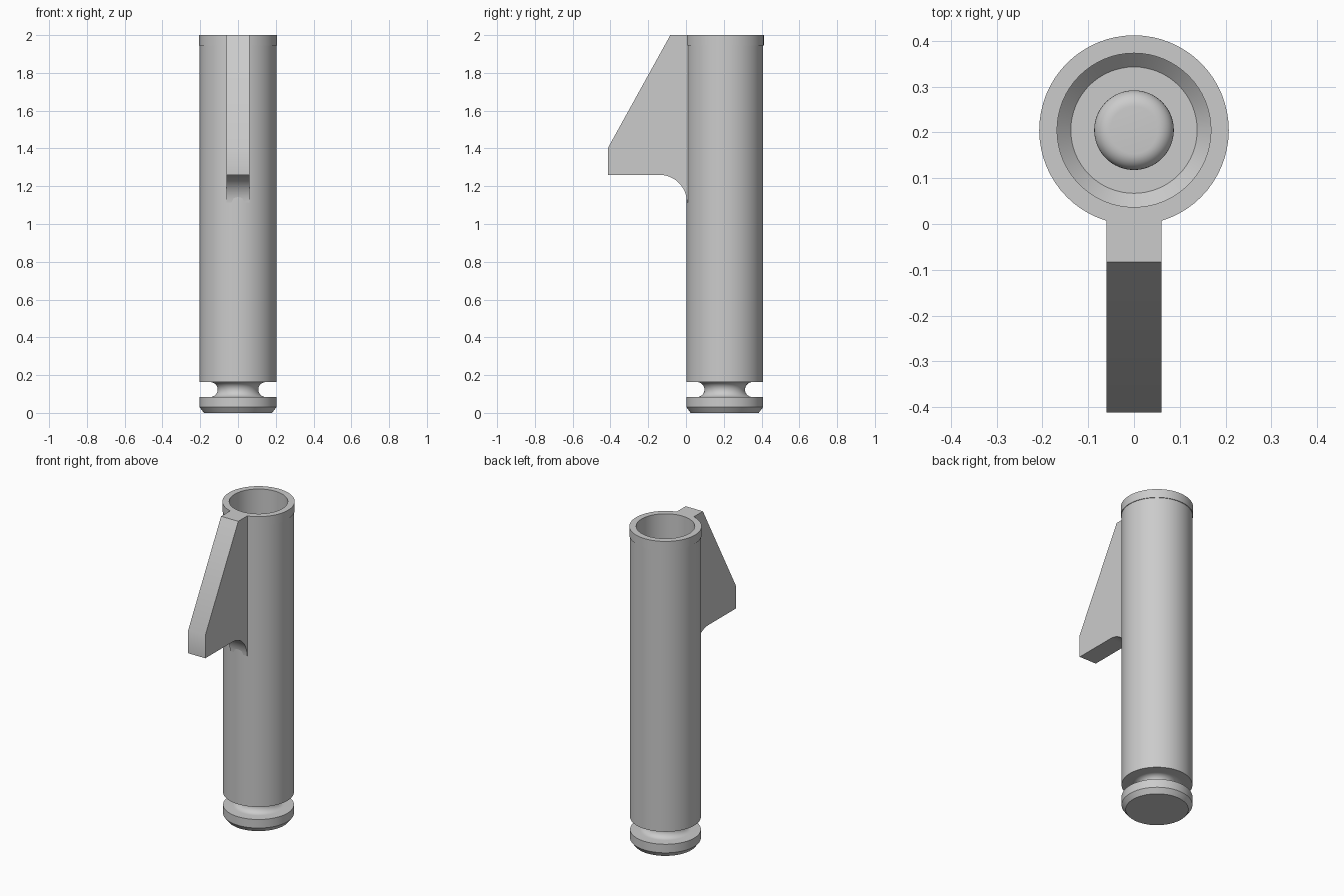
import bpy, bmesh, math

if "Cube" in bpy.data.objects:
    bpy.data.objects.remove(bpy.data.objects["Cube"], do_unlink=True)

AXIS_Y = 0.205      # tube axis
SEGMENTS = 64

grey = bpy.data.materials.new("plain grey")
grey.use_nodes = True
COLOUR = (0.6, 0.6, 0.6, 1)
grey.diffuse_color = COLOUR
grey.node_tree.nodes["Principled BSDF"].inputs["Base Color"].default_value = COLOUR


def finish(name, bm):
    bmesh.ops.recalc_face_normals(bm, faces=bm.faces)
    mesh = bpy.data.meshes.new(name)
    bm.to_mesh(mesh)
    bm.free()
    obj = bpy.data.objects.new(name, mesh)
    bpy.context.collection.objects.link(obj)
    mesh.materials.append(grey)
    bpy.ops.object.select_all(action="DESELECT")
    obj.select_set(True)
    bpy.context.view_layer.objects.active = obj
    bpy.ops.object.shade_smooth_by_angle(angle=math.radians(30))
    return obj


def arc(cx, cz, r, start, end, steps=8):
    angles = [math.radians(start + (end - start) * i / steps) for i in range(steps + 1)]
    return [(cx + r * math.cos(a), cz + r * math.sin(a)) for a in angles]


def lathe(name, profile):
    """Spin a radius/height profile around the tube axis."""
    bm = bmesh.new()
    verts = [bm.verts.new((r, AXIS_Y, z)) for r, z in profile]
    edges = [bm.edges.new(pair) for pair in zip(verts, verts[1:])]
    bmesh.ops.spin(bm, geom=verts + edges, cent=(0, AXIS_Y, 0), axis=(0, 0, 1),
                   angle=math.tau, steps=SEGMENTS, use_merge=True)
    bmesh.ops.remove_doubles(bm, verts=bm.verts, dist=1e-5)
    return finish(name, bm)


# Hollow tube: chamfered base, round groove, collar, bore and rounded stud inside
outside = [(0, 0), (0.18, 0), (0.203, 0.03), (0.203, 0.084)]
groove = arc(0.147, 0.1235, 0.0395, 270, 90, 14)
shell = [(0.203, 0.163), (0.203, 1.945), (0.207, 1.945), (0.207, 2)]
bore = [(0.168, 2), (0.168, 0.25), (0.138, 0.22), (0.087, 0.22)]
stud = arc(0.052, 0.235, 0.035, 0, 90) + [(0, 0.27)]
lathe("tube", outside + groove + shell + bore + stud)

# Side fin with a sloped front and a concave fillet under it
fin = [(0.03, 1.115), (0.03, 2), (-0.083, 2), (-0.412, 1.405), (-0.412, 1.26)]
fin += arc(-0.14, 1.115, 0.145, 90, 0, 12)
bm = bmesh.new()
face = bm.faces.new([bm.verts.new((-0.06, y, z)) for y, z in fin])
extruded = bmesh.ops.extrude_face_region(bm, geom=[face])["geom"]
bmesh.ops.translate(bm, vec=(0.12, 0, 0),
                    verts=[v for v in extruded if isinstance(v, bmesh.types.BMVert)])
finish("fin", bm)
